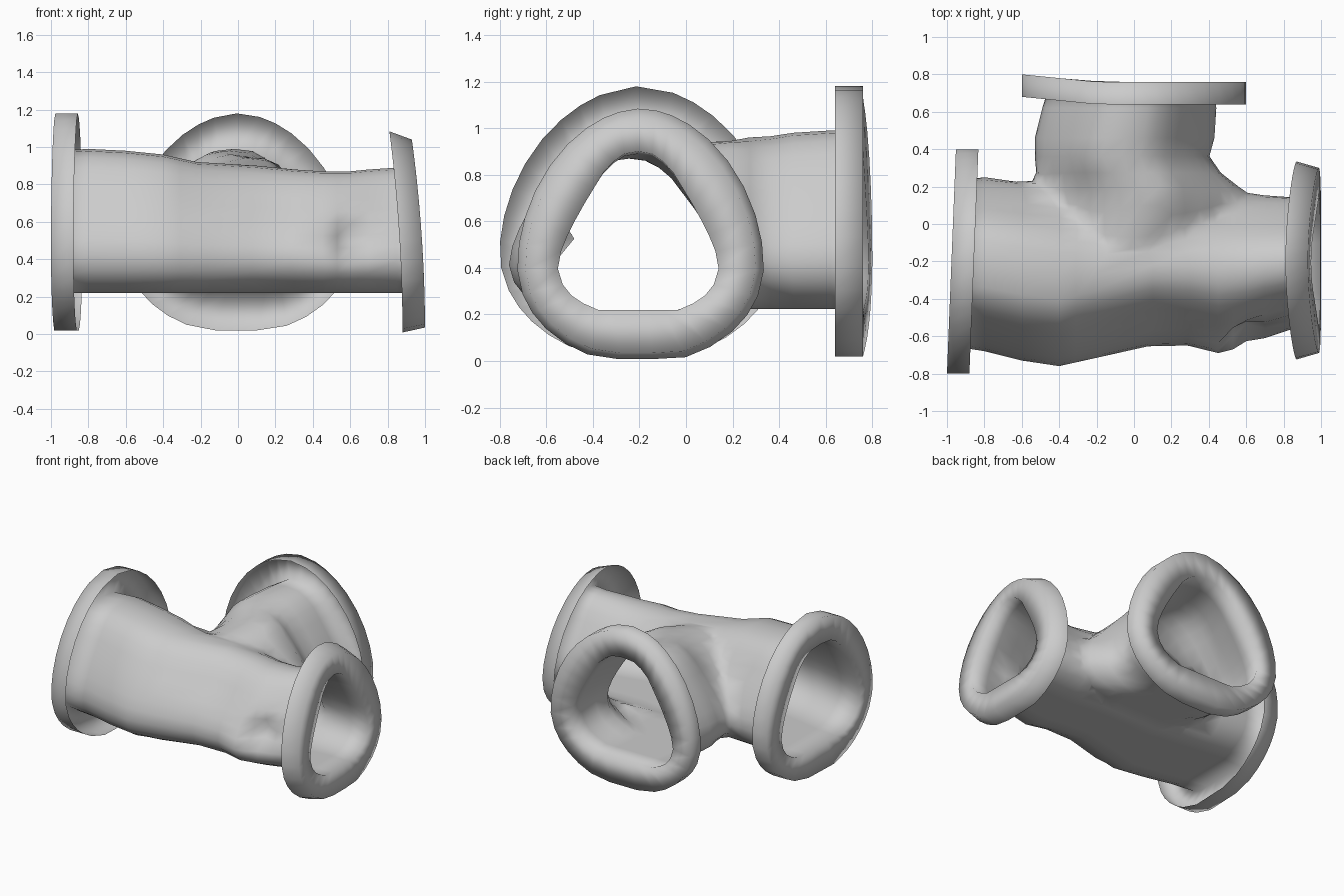
import bpy, bmesh
from math import copysign
from mathutils import Vector

cube = bpy.data.objects.get("Cube")
if cube:
    bpy.data.objects.remove(cube, do_unlink=True)

FLOOR = 0.22
# Half of the arched cross-section: side from -1 to 1, height from 0 to 1
HALF = [(0, 1), (.17, .985), (.3, .94), (.43, .87), (.55, .77), (.67, .67), (.78, .57),
        (.88, .47), (.96, .37), (1, .26), (.94, .16), (.83, .09), (.68, .04), (.5, 0),
        (.3, 0), (.1, 0)]
ARCH = HALF + [(-u, v) for u, v in reversed(HALF[1:])]

# Stations along each tunnel: position, low side, high side, roof height, slimness of the arch
MAIN = [(-.97, -.65, .23, .98, .75), (-.8, -.68, .25, .99, .75), (-.6, -.73, .23, .98, .75),
        (-.4, -.76, .2, .96, .75), (-.31, -.74, .2, .94, .8), (-.22, -.74, .2, .92, .92),
        (.1, -.64, .2, .9, 1), (.3, -.65, .2, .88, 1), (.45, -.69, .19, .87, 1),
        (.53, -.67, .18, .87, 1), (.6, -.65, .17, .87, 1), (.7, -.61, .16, .88, 1),
        (.85, -.56, .15, .89, 1), (.98, -.55, .14, .9, 1)]
BRANCH = [(-.25, -.42, .38, .86, 1), (-.08, -.5, .48, .91, 1), (.1, -.53, .6, .94, .95),
          (.2, -.53, .6, .95, .95), (.27, -.53, .46, .96, .9), (.36, -.53, .38, .97, .88),
          (.46, -.53, .43, .98, .88), (.62, -.49, .44, .99, .88), (.76, -.44, .43, .99, .88)]


def make_object(name, bm):
    mesh = bpy.data.meshes.new(name)
    bm.to_mesh(mesh)
    bm.free()
    obj = bpy.data.objects.new(name, mesh)
    bpy.context.collection.objects.link(obj)
    return obj


def loft(name, stations, axis, floor):
    """Closed solid running along axis 0 (x) or 1 (y)."""
    bm = bmesh.new()
    rings = []
    for pos, lo, hi, top, slim in stations:
        ring = []
        for u, v in ARCH:
            side = copysign(abs(u) ** slim, u)
            co = Vector((0, 0, floor + v * (top - floor)))
            co[axis] = pos
            co[1 - axis] = (lo + hi) / 2 + side * (hi - lo) / 2
            ring.append(bm.verts.new(co))
        rings.append(ring)
    n = len(ARCH)
    for a, b in zip(rings, rings[1:]):
        for i in range(n):
            j = (i + 1) % n
            bm.faces.new((a[i], a[j], b[j], b[i]))
    bm.faces.new(rings[0])
    bm.faces.new(rings[-1])
    bmesh.ops.recalc_face_normals(bm, faces=bm.faces)
    return make_object(name, bm)


def lip(bm, axis, sign, side_lo, side_hi, wide_z, bottom, top, flare, plane):
    """Open a tunnel end and fold its edge outward into an egg-shaped collar."""
    def at_end(co):
        return co[axis] * sign > (.94 if axis == 0 else .74)
    caps = [f for f in bm.faces if all(at_end(v.co) for v in f.verts)]
    bmesh.ops.delete(bm, geom=caps, context='FACES')
    edges = [e for e in bm.edges if e.is_boundary and all(at_end(v.co) for v in e.verts)]
    for v in {v for e in edges for v in e.verts}:
        v.co[axis] = plane(v.co)

    def extrude(edge_list):
        geom = bmesh.ops.extrude_edge_only(bm, edges=edge_list)["geom"]
        return ([g for g in geom if isinstance(g, bmesh.types.BMVert)],
                [g for g in geom if isinstance(g, bmesh.types.BMEdge) and g.is_boundary])

    outer, edges = extrude(edges)
    centre, half = (side_lo + side_hi) / 2, (side_hi - side_lo) / 2
    for v in outer:
        s, h = v.co[1 - axis] - centre, v.co.z - wide_z
        reach = top - wide_z if h > 0 else wide_z - bottom + .02
        p = 1.85 if h > 0 else 2
        grow = (abs(s / half) ** p + abs(h / reach) ** p) ** (-1 / p)
        v.co[1 - axis] = centre + s * grow
        v.co.z = max(wide_z + h * grow, bottom)
        v.co[axis] = plane(v.co)
    rim, edges = extrude(edges)
    for v in rim:
        v.co[axis] -= sign * .12
        v.co[1 - axis] = centre + (v.co[1 - axis] - centre) * flare
        v.co.z = wide_z + (v.co.z - wide_z) * flare


# Join the two tunnels into one hollow junction
tunnel = loft("tunnel_junction", MAIN, 0, FLOOR)
branch = loft("branch_cutter", BRANCH, 1, FLOOR + .003)
mod = tunnel.modifiers.new("join", 'BOOLEAN')
mod.operation = 'UNION'
mod.solver = 'EXACT'
mod.object = branch
graph = bpy.context.evaluated_depsgraph_get()
joined = bpy.data.meshes.new_from_object(tunnel.evaluated_get(graph))
tunnel.modifiers.clear()
tunnel.data = joined
bpy.data.objects.remove(branch, do_unlink=True)

bm = bmesh.new()
bm.from_mesh(joined)
bmesh.ops.remove_doubles(bm, verts=bm.verts, dist=.006)
bmesh.ops.triangulate(bm, faces=[f for f in bm.faces
                                 if len(f.verts) > 4 and abs(f.calc_center_median().x) < .94])


def crease_verts():
    """Vertices along the inward fold between branch and main tunnel."""
    bm.normal_update()
    return {v for e in bm.edges
            if len(e.link_faces) == 2 and e.calc_face_angle_signed(0) < -.3
            for v in e.verts if abs(v.co.x) < .75 and v.co.y < .4 and v.co.z > .27}


# Even out and soften the fold
bmesh.ops.remove_doubles(bm, verts=list(crease_verts()), dist=.035)
fold = crease_verts()
fold |= {e.other_vert(v) for v in fold for e in v.link_edges if v.co.z > .3}
fold = [v for v in fold if v.co.z > .27 and v.co.y < .45]
for _ in range(3):
    bmesh.ops.smooth_vert(bm, verts=fold, factor=.4,
                          use_axis_x=True, use_axis_y=True, use_axis_z=True)

# Small dent in the front wall
dent = Vector((.6, -.61, .5))
for v in bm.verts:
    near = 1 - (v.co - dent).length / .14
    if near > 0:
        v.co.y += .15 * near

# Collars at the three openings
lip(bm, 0, -1, -.8, .4, .47, .02, 1.18, 1, lambda c: -1 + (c.y + .8) * .04)
lip(bm, 0, 1, -.69, .3, .41, .035, 1.04, 1.07, lambda c: 1 - .065 * c.z * c.z)
lip(bm, 1, 1, -.6, .6, .45, .02, 1.18, 1, lambda c: .76 + .1 * max(-c.x - .2, 0))

bmesh.ops.recalc_face_normals(bm, faces=bm.faces)
for f in bm.faces:
    f.smooth = True
bm.to_mesh(joined)
bm.free()

# Plain grey stone
stone = bpy.data.materials.new("grey_stone")
stone.use_nodes = True
colour = (.6, .6, .6, 1)
stone.diffuse_color = colour
stone.node_tree.nodes["Principled BSDF"].inputs["Base Color"].default_value = colour
joined.materials.clear()
joined.materials.append(stone)
